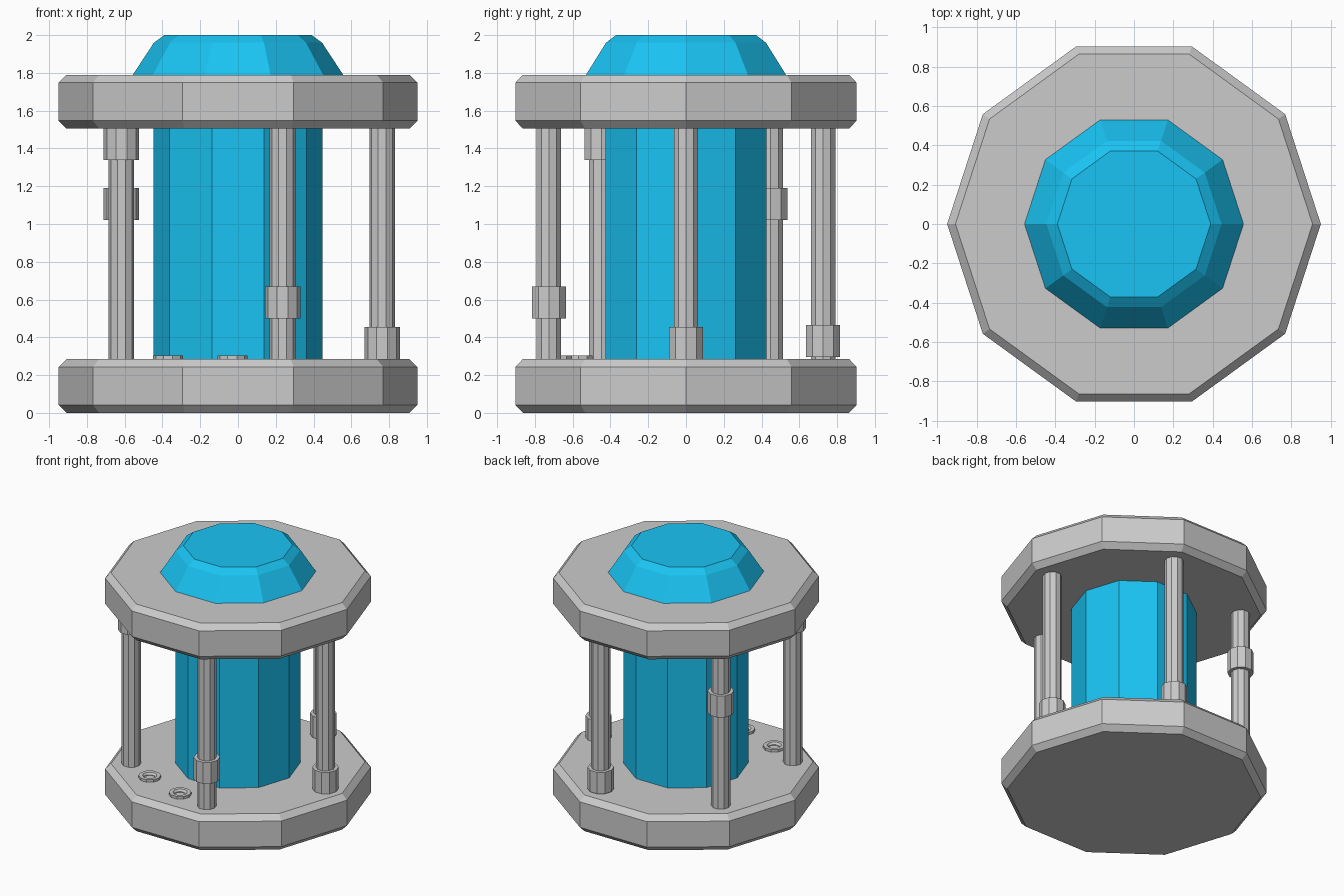
import bpy, bmesh
from math import cos, sin, radians, tau

if "Cube" in bpy.data.objects:
    bpy.data.objects.remove(bpy.data.objects["Cube"])

SIDES = 10

def lathe(name, profile, centre=(0, 0), mat=None, closed=False):
    """Ten-sided flat-faced solid from (radius, z) points, listed bottom to top."""
    bm = bmesh.new()
    rings = [[bm.verts.new((r * cos(tau * i / SIDES), r * sin(tau * i / SIDES), z))
              for i in range(SIDES)] for r, z in profile]
    pairs = list(zip(rings, rings[1:]))
    if closed:
        pairs.append((rings[-1], rings[0]))
    else:
        bm.faces.new(rings[0][::-1])
        bm.faces.new(rings[-1])
    for a, b in pairs:
        for i in range(SIDES):
            j = (i + 1) % SIDES
            bm.faces.new((a[i], a[j], b[j], b[i]))
    bmesh.ops.recalc_face_normals(bm, faces=bm.faces)
    me = bpy.data.meshes.new(name)
    bm.to_mesh(me)
    bm.free()
    ob = bpy.data.objects.new(name, me)
    ob.location = (*centre, 0)
    bpy.context.collection.objects.link(ob)
    if mat:
        me.materials.append(mat)
    return ob

def polar(r, deg):
    return r * cos(radians(deg)), r * sin(radians(deg))

blue = bpy.data.materials.new("blue_glow")
blue.diffuse_color = (0.01, 0.55, 0.9, 1)
blue.use_nodes = True
blue.node_tree.nodes["Principled BSDF"].inputs["Base Color"].default_value = blue.diffuse_color

# Chamfered end plates
for name, z in (("base_plate", 0.0), ("top_plate", 1.505)):
    lathe(name, [(0.908, z), (0.95, z + 0.042), (0.95, z + 0.243), (0.908, z + 0.285)])

# Glowing core and its cap
lathe("core", [(0.447, 0.28), (0.447, 1.51)], mat=blue)
lathe("core_cap", [(0.56, 1.785), (0.445, 1.96), (0.39, 2.0)], mat=blue)

# Five pillars, each with a collar at its own height
for i, z in enumerate((0.285, 0.295, 1.02, 1.34, 0.5)):
    spot = polar(0.763, 72 * i)
    lathe(f"pillar_{i + 1}", [(0.068, 0.28), (0.068, 1.51)], spot)
    lathe(f"collar_{i + 1}", [(0.094, z), (0.094, z + 0.17)], spot)

# Two hollow bolts on the base plate
for i, deg in enumerate((237, 267.5)):
    lathe(f"bolt_{i + 1}", [(0.08, 0.28), (0.08, 0.305), (0.052, 0.305), (0.04, 0.29), (0.04, 0.28)],
          polar(0.68, deg), closed=True)
